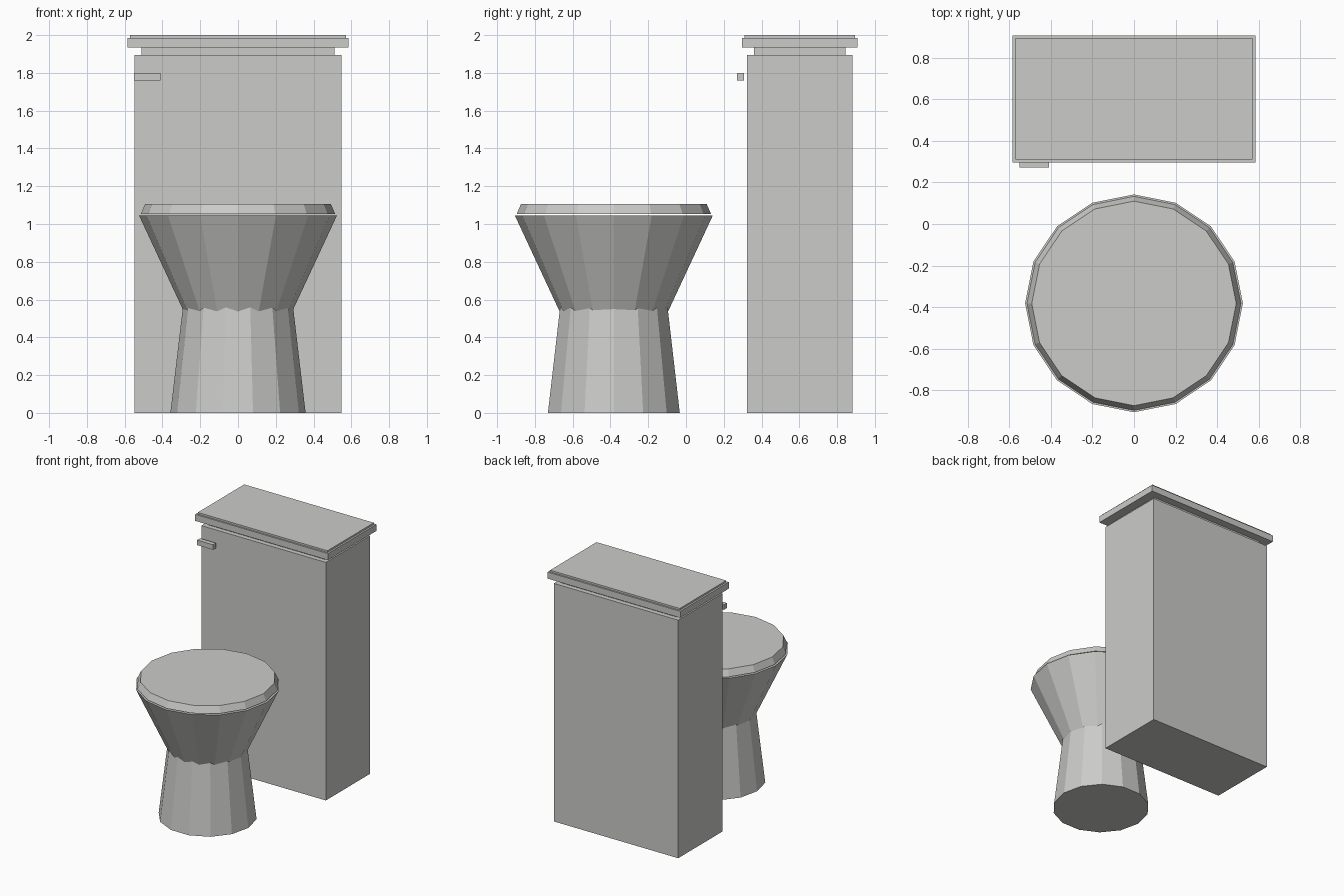
import bpy
import math
import bmesh

cube = bpy.data.objects.get("Cube")
if cube:
    bpy.data.objects.remove(cube, do_unlink=True)

# Single glazed ceramic colour
ceramic = bpy.data.materials.new("warm grey ceramic")
ceramic.use_nodes = True
colour = (0.6, 0.6, 0.585, 1)
ceramic.diffuse_color = colour
ceramic.node_tree.nodes["Principled BSDF"].inputs["Base Color"].default_value = colour


def finish(name, bm):
    bmesh.ops.recalc_face_normals(bm, faces=bm.faces)
    mesh = bpy.data.meshes.new(name)
    bm.to_mesh(mesh)
    bm.free()
    mesh.materials.append(ceramic)
    obj = bpy.data.objects.new(name, mesh)
    bpy.context.collection.objects.link(obj)
    return obj


def box(name, x, y, z):
    """Box spanning the given (low, high) range on each axis."""
    bm = bmesh.new()
    bmesh.ops.create_cube(bm, size=1)
    spans = (x, y, z)
    bmesh.ops.scale(bm, vec=[hi - lo for lo, hi in spans], verts=bm.verts)
    bmesh.ops.translate(bm, vec=[(lo + hi) / 2 for lo, hi in spans], verts=bm.verts)
    return finish(name, bm)


def tapered(name, sides, z, radii):
    """Flat-sided tapered drum on the bowl axis, with a corner on +x."""
    bm = bmesh.new()
    rings = []
    for height, r in zip(z, radii):
        angles = [2 * math.pi * i / sides for i in range(sides)]
        rings.append([bm.verts.new((r * math.cos(a), BOWL_Y + r * math.sin(a), height))
                      for a in angles])
    low, high = rings
    bm.faces.new(low)
    bm.faces.new(high)
    for i in range(sides):
        j = (i + 1) % sides
        bm.faces.new((low[i], low[j], high[j], high[i]))
    return finish(name, bm)


BOWL_Y = -0.382

# Pedestal, bowl and closed seat cover
tapered("pedestal", 14, (0, 0.6), (0.358, 0.287))
tapered("bowl", 16, (0.5, 1.045), (0.27, 0.524))
tapered("seat_cover", 16, (1.052, 1.105), (0.515, 0.492))

# Tall cistern with its stepped lid
TANK_Y = 0.602
for name, half_x, half_y, z in (
    ("cistern", 0.548, 0.279, (0, 1.896)),
    ("lid_neck", 0.511, 0.242, (1.896, 1.934)),
    ("lid_slab", 0.585, 0.305, (1.934, 1.986)),
    ("lid_top", 0.571, 0.292, (1.986, 2.0)),
):
    box(name, (-half_x, half_x), (TANK_Y - half_y, TANK_Y + half_y), z)

# Flush lever at the front right corner
box("flush_lever", (-0.55, -0.41), (0.271, 0.308), (1.76, 1.8))
